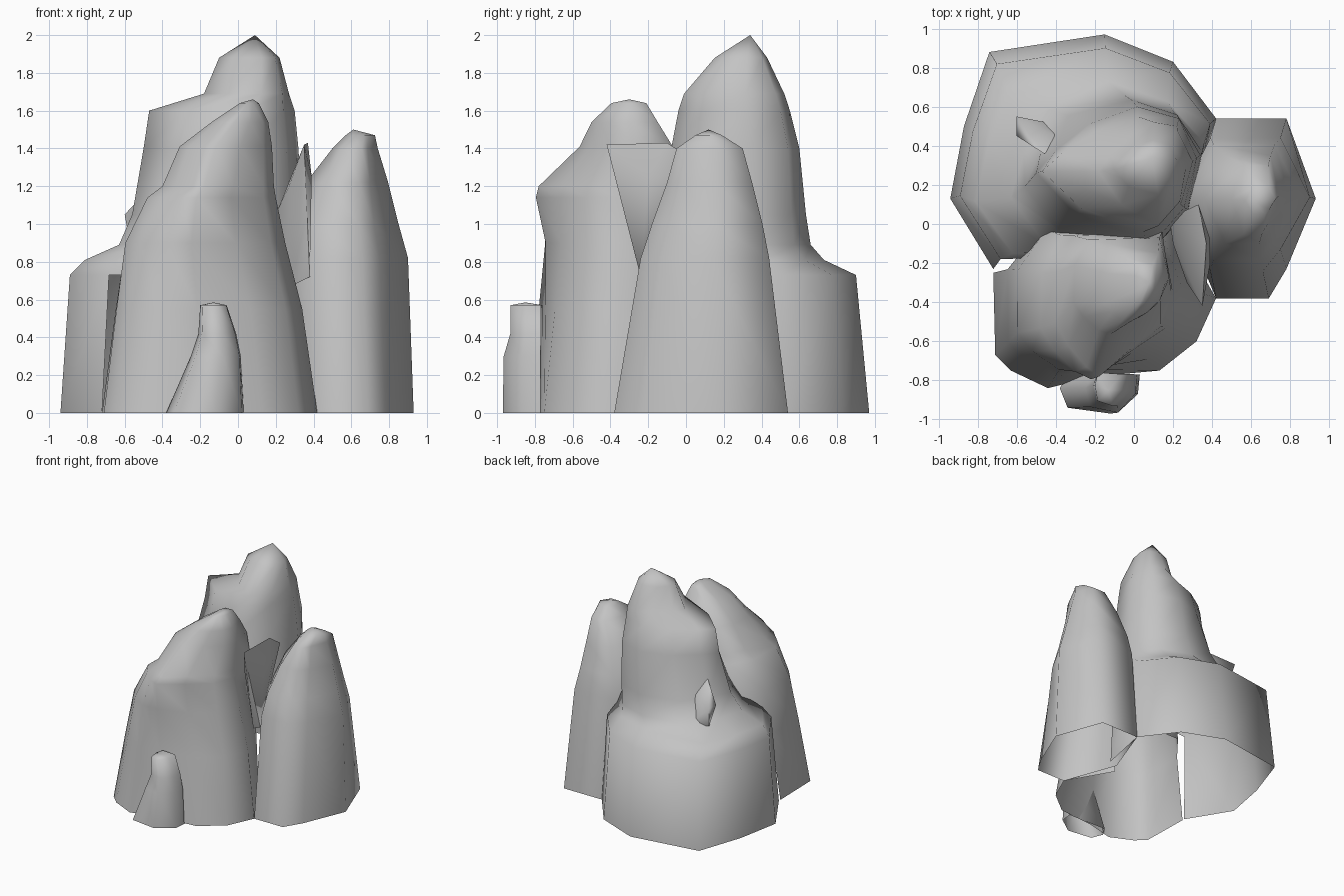
import bpy
import bmesh
import math

default_cube = bpy.data.objects.get("Cube")
if default_cube:
    bpy.data.objects.remove(default_cube, do_unlink=True)

# One plain stone colour
stone = bpy.data.materials.new("grey_stone")
stone.use_nodes = True
stone_colour = (0.55, 0.55, 0.55, 1)
stone.diffuse_color = stone_colour
stone.node_tree.nodes["Principled BSDF"].inputs["Base Color"].default_value = stone_colour


def finish(name, bm, sharp_angle=75):
    """Turn a bmesh into a named stone object with softened facets."""
    bmesh.ops.recalc_face_normals(bm, faces=bm.faces[:])
    mesh = bpy.data.meshes.new(name)
    bm.to_mesh(mesh)
    bm.free()
    mesh.materials.append(stone)
    obj = bpy.data.objects.new(name, mesh)
    bpy.context.collection.objects.link(obj)
    bpy.ops.object.select_all(action="DESELECT")
    obj.select_set(True)
    bpy.context.view_layer.objects.active = obj
    bpy.ops.object.shade_smooth_by_angle(angle=math.radians(sharp_angle))
    return obj


def unit_outline(outline):
    """Scale an outline to fill the square from zero to one."""
    xs = [point[0] for point in outline]
    ys = [point[1] for point in outline]
    width = max(xs) - min(xs)
    depth = max(ys) - min(ys)
    return [((x - min(xs)) / width, (y - min(ys)) / depth) for x, y in outline]


def mix(a, b, factor):
    return a + (b - a) * factor


def rock(name, base, summit, levels, tip, open_sides=()):
    """Loft from a base outline to a summit outline through levels of
    (z, x low, x high, y low, y high, blend), closing at the tip.
    The underside is open, as are the listed sides of the lowest band."""
    bm = bmesh.new()
    pairs = list(zip(unit_outline(base), unit_outline(summit)))
    rings = []
    for z, x_low, x_high, y_low, y_high, blend in levels:
        ring = []
        for low, high in pairs:
            u = mix(low[0], high[0], blend)
            v = mix(low[1], high[1], blend)
            ring.append(bm.verts.new((mix(x_low, x_high, u), mix(y_low, y_high, v), z)))
        rings.append(ring)
    count = len(base)
    for band, (lower, upper) in enumerate(zip(rings, rings[1:])):
        for i in range(count):
            if band == 0 and i in open_sides:
                continue
            j = (i + 1) % count
            bm.faces.new((lower[i], lower[j], upper[j], upper[i]))
    apex = bm.verts.new(tip)
    for i in range(count):
        bm.faces.new((rings[-1][i], rings[-1][(i + 1) % count], apex))
    return finish(name, bm)


def shard(name, points):
    """Wrap a convex splinter of stone around a few corner points."""
    bm = bmesh.new()
    for point in points:
        bm.verts.new(point)
    result = bmesh.ops.convex_hull(bm, input=bm.verts[:])
    loose = [v for v in result["geom_interior"] if isinstance(v, bmesh.types.BMVert)]
    bmesh.ops.delete(bm, geom=loose, context="VERTS")
    return finish(name, bm)


# Tall rear peak with a broad low shoulder and a crest running to the side
rock(
    "rear_peak",
    base=[(.42, .54), (.2, .83), (-.15, .97), (-.74, .88), (-.87, .5),
          (-.94, .13), (-.72, -.23), (.1, -.2), (.33, .1)],
    summit=[(.3, .32), (.22, .5), (.02, .55), (-.2, .47), (-.37, .36),
            (-.47, .27), (-.27, .08), (.05, -.04), (.24, .1)],
    levels=[
        (0, -.94, .42, -.23, .97, 0),
        (.73, -.89, .39, -.18, .9, 0),
        (.81, -.81, .36, -.15, .73, 0),
        (.89, -.63, .35, -.14, .66, .2),
        (1.05, -.56, .34, -.12, .635, .5),
        (1.4, -.5, .32, -.08, .6, .9),
        (1.6, -.47, .3, -.04, .55, 1),
        (1.69, -.18, .27, -.01, .52, 1),
        (1.88, -.1, .22, .15, .43, .7),
    ],
    tip=(.09, .34, 2),
    open_sides=(6, 7),
)

# Front peak with a nose jutting forward below its top
rock(
    "front_peak",
    base=[(.42, -.38), (.32, -.6), (.13, -.75), (-.2, -.78), (-.44, -.84),
          (-.63, -.75), (-.71, -.67), (-.72, -.25), (-.5, 0), (.2, 0)],
    summit=[(.19, -.35), (.13, -.52), (-.04, -.66), (-.21, -.8), (-.28, -.75),
            (-.38, -.64), (-.45, -.52), (-.44, -.25), (-.35, -.06), (.14, -.04)],
    levels=[
        (0, -.72, .42, -.84, 0, 0),
        (.55, -.65, .34, -.79, 0, .2),
        (.9, -.6, .25, -.77, -.02, .5),
        (1.14, -.48, .2, -.8, -.04, .9),
        (1.2, -.4, .19, -.78, -.04, 1),
        (1.41, -.31, .18, -.57, -.07, .8),
        (1.54, -.14, .16, -.51, -.15, .6),
        (1.64, .01, .11, -.4, -.21, .6),
    ],
    tip=(.08, -.3, 1.66),
    open_sides=(7, 8),
)

# Side peak, steep and blunt at the top
left_outline = [(.42, .54), (.78, .54), (.93, .13), (.78, -.23), (.69, -.38),
                (.42, -.38), (.25, .08)]
rock(
    "left_peak",
    base=left_outline,
    summit=left_outline,
    levels=[
        (0, .25, .93, -.38, .54, 0),
        (.82, .22, .9, -.24, .44, 0),
        (1, .26, .85, -.18, .405, 0),
        (1.22, .36, .795, -.1, .35, 0),
        (1.4, .5, .74, -.05, .3, 0),
        (1.47, .57, .725, .05, .19, 0),
    ],
    tip=(.61, .12, 1.5),
)

# Small blunt stone at the foot of the front peak
foot_outline = [(.03, -.77), (.02, -.87), (-.12, -.97), (-.34, -.94),
                (-.38, -.84), (-.33, -.76)]
rock(
    "foot_stone",
    base=foot_outline,
    summit=foot_outline,
    levels=[
        (0, -.38, .03, -.97, -.76, 0),
        (.3, -.25, .015, -.965, -.76, 0),
        (.42, -.21, -.01, -.93, -.76, 0),
        (.57, -.2, -.06, -.93, -.76, 0),
    ],
    tip=(-.13, -.85, .585),
)

# Splinter wedged between the peaks
shard("wedged_splinter", [
    (.35, -.42, 1.42), (.37, -.1, 1.43), (.33, .1, 1.3), (.39, -.2, 1.25),
    (.27, -.3, 1.2), (.2, -.1, 1.05), (.18, .03, 1), (.38, -.24, .72),
    (.3, -.22, .68), (.39, -.08, 1.25),
])

# Little spur on the rear peak's flank
shard("flank_spur", [
    (-.6, .55, 1.05), (-.6, .45, 1.05), (-.47, .46, 1.06), (-.46, .36, 1.2),
    (-.35, .5, .82), (-.57, .5, .88), (-.35, .42, 1.1),
])
